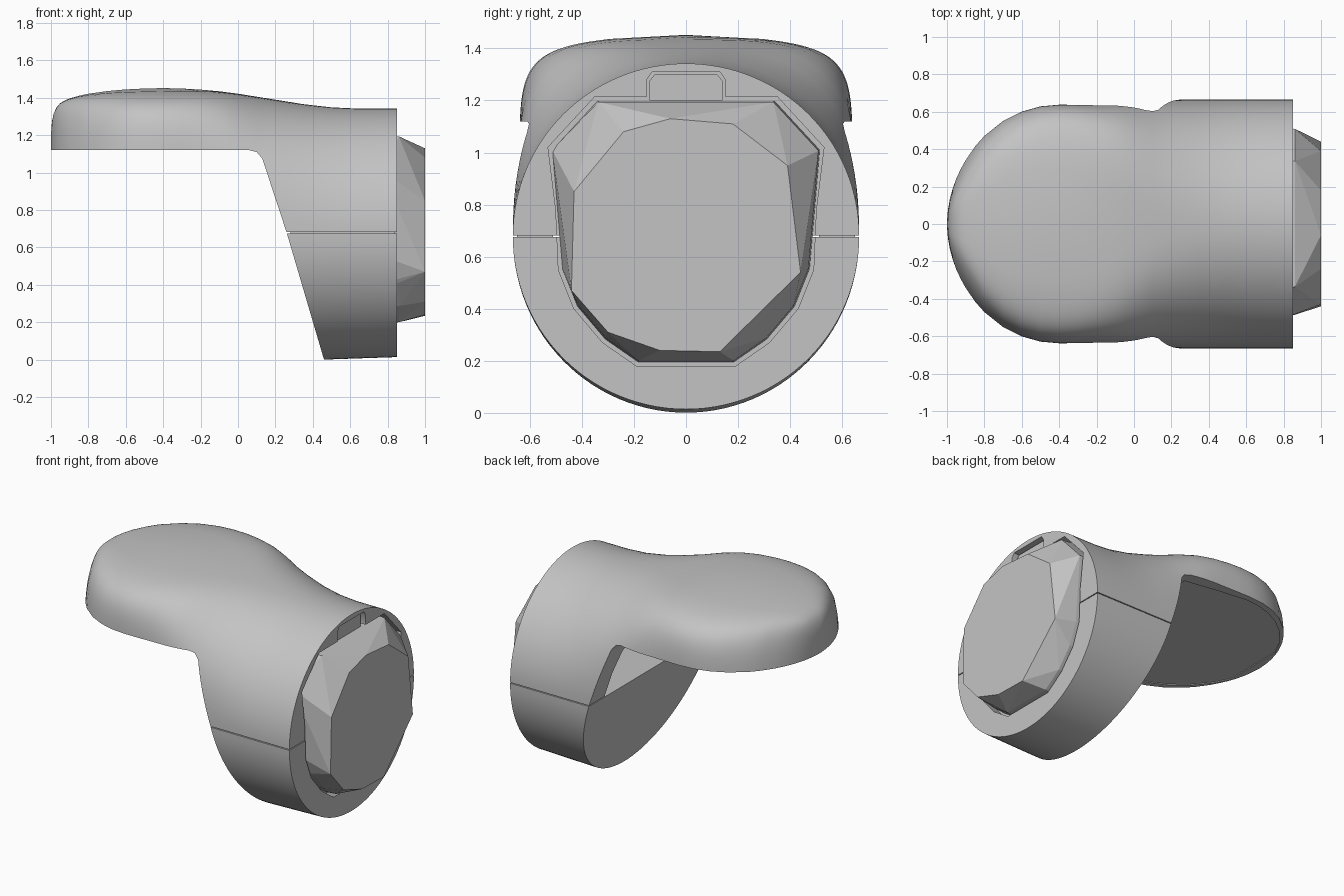
import bpy, bmesh, math

cube = bpy.data.objects.get("Cube")
if cube:
    bpy.data.objects.remove(cube)

gray = bpy.data.materials.new("plain_gray")
gray.use_nodes = True
gray.diffuse_color = (0.55, 0.55, 0.55, 1)
gray.node_tree.nodes["Principled BSDF"].inputs["Base Color"].default_value = gray.diffuse_color

SEAM = 0.68


def finish(name, bm):
    bmesh.ops.recalc_face_normals(bm, faces=bm.faces[:])
    mesh = bpy.data.meshes.new(name)
    bm.to_mesh(mesh)
    bm.free()
    mesh.materials.append(gray)
    obj = bpy.data.objects.new(name, mesh)
    bpy.context.collection.objects.link(obj)
    return obj


def loft(name, sections):
    bm = bmesh.new()
    rings = [[bm.verts.new(p) for p in s] for s in sections]
    count = len(rings[0])
    for a, b in zip(rings, rings[1:]):
        for i in range(count):
            j = (i + 1) % count
            bm.faces.new((a[i], a[j], b[j], b[i]))
    bm.faces.new(rings[0])
    bm.faces.new(rings[-1])
    return finish(name, bm)


def prism(name, points, axis, start, end):
    def place(p, t):
        q = list(p)
        q.insert("xyz".index(axis), t)
        return q
    return loft(name, [[place(p, t) for p in points] for t in (start, end)])


def mirrored(half):
    return half + [(-y, z) for y, z in reversed(half)]


def cut(obj, cutter):
    mod = obj.modifiers.new("cut", "BOOLEAN")
    mod.operation = "DIFFERENCE"
    mod.solver = "EXACT"
    mod.object = cutter
    bpy.context.view_layer.objects.active = obj
    bpy.ops.object.modifier_apply(modifier=mod.name)


def smooth(obj, degrees):
    bpy.ops.object.select_all(action="DESELECT")
    obj.select_set(True)
    bpy.context.view_layer.objects.active = obj
    bpy.ops.object.shade_smooth_by_angle(angle=math.radians(degrees))


def half_width(x):
    if x < -0.4:
        return max(0.02, 0.64 * math.sqrt(max(0, 1 - ((x + 0.4) / 0.6) ** 2)))
    return 0.64 + 0.025 * min(1, max(0, (x + 0.2) / 0.4))


def arch(x, top, power, steps=64):
    pts = []
    crown = 0.075 * (power - 2) / 6
    for i in range(steps + 1):
        a = math.pi * i / steps
        c, s = math.cos(a), abs(math.sin(a)) if 0 < i < steps else 0
        side = abs(c) ** (2 / power)
        height = top - SEAM - crown * side ** 2
        pts.append((x, math.copysign(side, c) * half_width(x),
                    SEAM + 0.002 + height * s ** (2 / power)))
    return pts


# Top cover: paddle flowing into the upper half of the ring (x, top, squareness)
stations = [(-1, 1.2, 4), (-0.995, 1.27, 4), (-0.985, 1.315, 4), (-0.97, 1.347, 4),
            (-0.95, 1.37, 4), (-0.925, 1.384, 4.1), (-0.9, 1.395, 4.3),
            (-0.85, 1.409, 5), (-0.8, 1.42, 5.8), (-0.7, 1.434, 6.9), (-0.6, 1.443, 7.6),
            (-0.5, 1.448, 8), (-0.4, 1.45, 8), (-0.3, 1.448, 7.3), (-0.2, 1.442, 6.1),
            (-0.1, 1.433, 4.8), (0, 1.42, 3.7), (0.1, 1.404, 2.9), (0.2, 1.388, 2.5),
            (0.35, 1.364, 2.2), (0.5, 1.347, 2.05), (0.65, 1.34, 2), (0.85, 1.34, 2)]
cover = loft("top_cover", [arch(*s) for s in stations])

# Lower half of the ring
lower = loft("lower_ring", [
    [(x, 0.665 * math.cos(math.pi * i / 56),
      SEAM - 0.004 - depth * math.sin(math.pi * i / 56)) for i in range(57)]
    for x, depth in ((0.1, 0.676), (0.47, 0.675), (0.85, 0.662))])

# Cutters: slanted underside, inner cavity, shallow paddle recess, end opening
under = prism("underside_cutter",
              [(-1.2, 1.12), (0.06, 1.12), (0.1, 1.11), (0.13, 1.075), (0.26, SEAM),
               (0.46, 0), (0.5, -0.2), (-1.2, -0.2)], "y", -1, 1)
cavity = prism("cavity_cutter", mirrored([(0.36, 1.1), (0.46, 1), (0.5, 0.85), (0.5, 0.6)]),
               "x", 0, 0.7)
edge = [(x, half_width(x) - 0.045) for x in (-0.95, -0.9, -0.8, -0.7, -0.6, -0.5, -0.4)]
edge += [(-0.2, 0.57), (0.04, 0.53)]
recess = prism("recess_cutter", edge + [(x, -y) for x, y in reversed(edge)], "z", 1.05, 1.125)
outline = [(0.35, 1.215), (0.53, 1.02), (0.5, 0.78), (0.49, 0.55), (0.43, 0.4),
           (0.32, 0.27), (0.19, 0.18)]
slot = [(0.13, 1.31), (0.15, 1.28), (0.15, 1.215)]
opening = prism("opening_cutter", mirrored(slot + outline), "x", 0.78, 0.95)

for part in (cover, lower):
    cut(part, under)
    cut(part, opening)
cut(cover, cavity)
cut(cover, recess)
for helper in (under, cavity, recess, opening):
    bpy.data.objects.remove(helper)
smooth(cover, 35)
smooth(lower, 35)

# Thin strips that close the seam from the inside
for label, side in (("left", 1), ("right", -1)):
    prism("seam_strip_" + label, [(side * y, z) for y, z in
          ((0.51, 0.67), (0.65, 0.67), (0.65, 0.69), (0.51, 0.69))], "x", 0.28, 0.84)

# Faceted plug filling the opening, with one low corner
face = [(-0.43, 0.85), (-0.24, 1.08), (-0.06, 1.13), (0.18, 1.11), (0.39, 0.95),
        (0.44, 0.54), (0.13, 0.235), (-0.1, 0.24), (-0.3, 0.31), (-0.44, 0.47)]
bm = bmesh.new()
for y, z in face:
    bm.verts.new((1, y, z))
for y, z in mirrored(outline):
    for x, s in ((0.77, 0.97), (0.86, 0.96)):
        if x < 0.8 or -0.48 < y:
            bm.verts.new((x, y * s, 0.69 + (z - 0.69) * s))
bmesh.ops.convex_hull(bm, input=bm.verts[:])
loose = [v for v in bm.verts if not v.link_faces]
bmesh.ops.delete(bm, geom=loose, context="VERTS")
finish("faceted_plug", bm)

# Small latch tab seated in the slot
prism("latch_tab", mirrored([(0.12, 1.3), (0.14, 1.275), (0.14, 1.2)]), "x", 0.77, 0.82)
